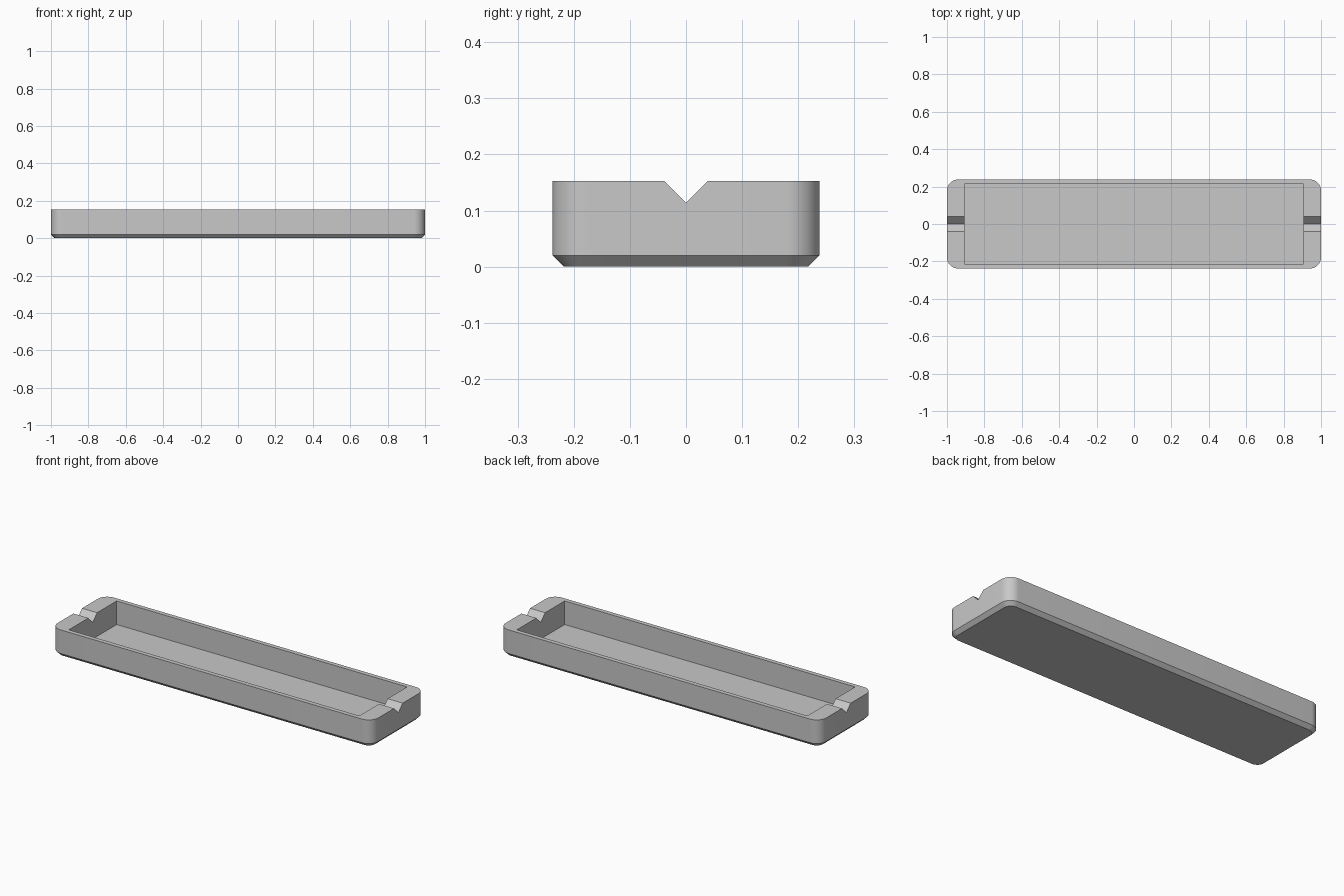
import bpy
import bmesh
from math import cos, sin, pi

cube = bpy.data.objects.get("Cube")
if cube:
    bpy.data.objects.remove(cube, do_unlink=True)

HALF_X, HALF_Y, HEIGHT = 1.0, 0.238, 0.153
CHAMFER, RADIUS, STEPS = 0.02, 0.06, 14
POCKET_X, POCKET_Y, FLOOR = 0.906, 0.213, 0.02
NOTCH = 0.039

grey = bpy.data.materials.new("plain grey")
grey.use_nodes = True
colour = (0.58, 0.58, 0.58, 1)
grey.diffuse_color = colour
grey.node_tree.nodes["Principled BSDF"].inputs["Base Color"].default_value = colour


def rounded_outline(inset):
    """Rounded rectangle, counter-clockwise, shrunk by inset."""
    r = RADIUS - inset
    points = []
    for quarter, (sx, sy) in enumerate([(1, 1), (-1, 1), (-1, -1), (1, -1)]):
        for i in range(STEPS + 1):
            a = (quarter + i / STEPS) * pi / 2
            points.append((sx * (HALF_X - RADIUS) + r * cos(a),
                           sy * (HALF_Y - RADIUS) + r * sin(a)))
    return points


def loft(name, rings):
    """Closed solid through rings of equal point count."""
    bm = bmesh.new()
    loops = [[bm.verts.new(p) for p in ring] for ring in rings]
    for low, high in zip(loops, loops[1:]):
        for i in range(len(low)):
            j = (i + 1) % len(low)
            bm.faces.new((low[i], low[j], high[j], high[i]))
    bm.faces.new(loops[0][::-1])
    bm.faces.new(loops[-1])
    bmesh.ops.recalc_face_normals(bm, faces=bm.faces)
    mesh = bpy.data.meshes.new(name)
    bm.to_mesh(mesh)
    bm.free()
    mesh.materials.append(grey)
    obj = bpy.data.objects.new(name, mesh)
    bpy.context.collection.objects.link(obj)
    return obj


# Outer body with chamfered underside
levels = [(0, CHAMFER), (CHAMFER, 0), (HEIGHT, 0)]
tray = loft("tray", [[(x, y, z) for x, y in rounded_outline(inset)]
                     for z, inset in levels])

# Rectangular pocket
corners = [(1, 1), (-1, 1), (-1, -1), (1, -1)]
pocket = loft("pocket_cutter", [[(sx * POCKET_X, sy * POCKET_Y, z) for sx, sy in corners]
                                for z in (FLOOR, HEIGHT + 0.1)])

# V notch running through both end walls
over = 0.02
vee = [(0, HEIGHT - NOTCH), (NOTCH + over, HEIGHT + over), (-NOTCH - over, HEIGHT + over)]
notch = loft("notch_cutter", [[(x, y, z) for y, z in vee] for x in (-1.1, 1.1)])

# Cut, apply and shade
bpy.ops.object.select_all(action='DESELECT')
bpy.context.view_layer.objects.active = tray
tray.select_set(True)
for cutter in (pocket, notch):
    cut = tray.modifiers.new(cutter.name, 'BOOLEAN')
    cut.operation = 'DIFFERENCE'
    cut.solver = 'EXACT'
    cut.object = cutter
    bpy.ops.object.modifier_apply(modifier=cut.name)
    bpy.data.objects.remove(cutter, do_unlink=True)
bpy.ops.object.shade_smooth_by_angle()
